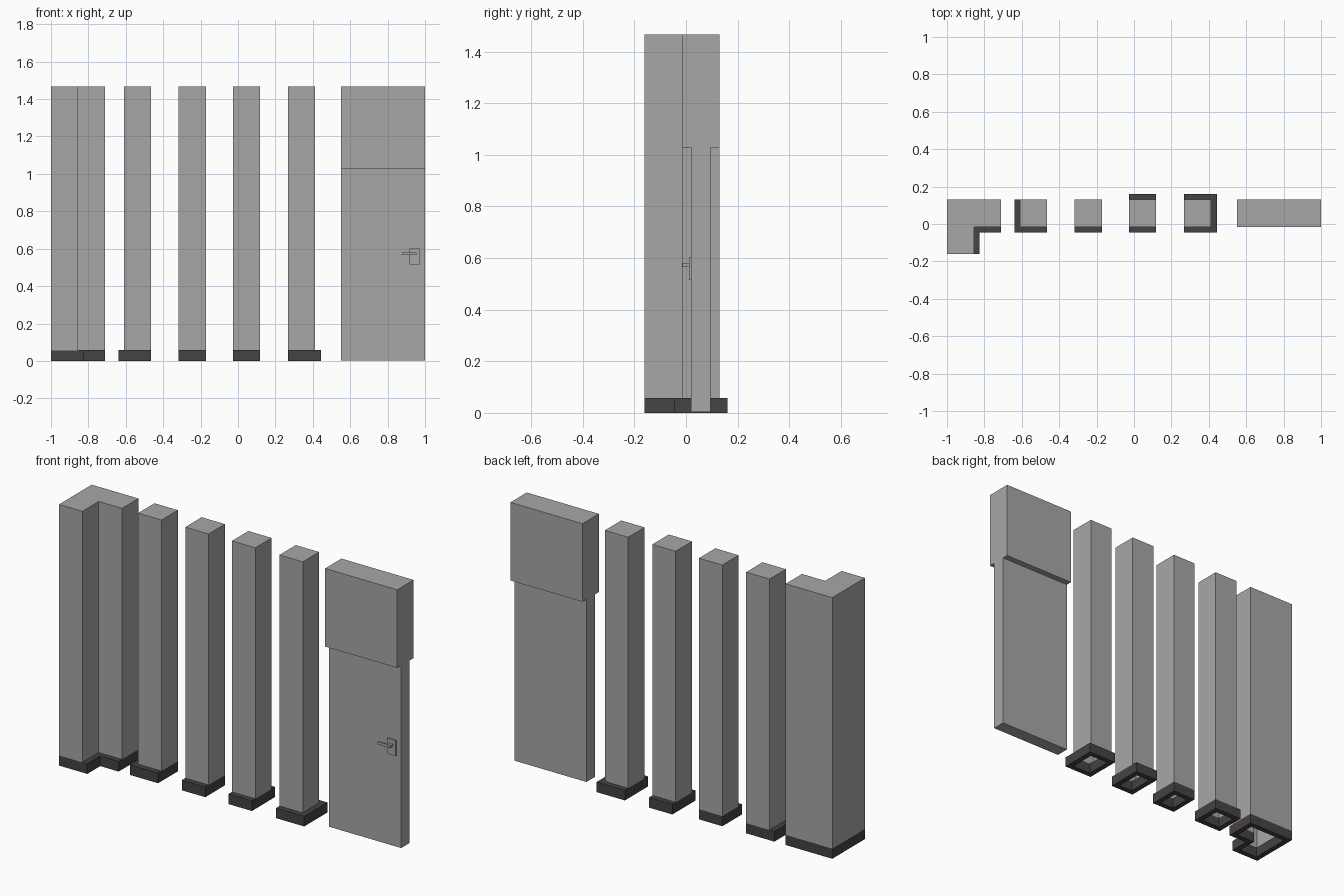
import bpy, bmesh
from mathutils import Vector

if "Cube" in bpy.data.objects:
    bpy.data.objects.remove(bpy.data.objects["Cube"])


def material(name, rgb):
    m = bpy.data.materials.new(name)
    m.diffuse_color = (*rgb, 1)
    m.use_nodes = True
    m.node_tree.nodes["Principled BSDF"].inputs["Base Color"].default_value = m.diffuse_color
    return m


GREY = material("wall grey", (0.39, 0.39, 0.39))
DARK = material("skirting dark", (0.062, 0.054, 0.054))

TOP, SKIRT = 1.467, 0.057      # wall height, skirting height
FRONT, BACK = -0.015, 0.13     # wall faces in y
W, T = 0.145, 0.03             # pillar width, skirting thickness


def finish(bm, name, mat, recalc=True):
    if recalc:
        bmesh.ops.recalc_face_normals(bm, faces=bm.faces)
    me = bpy.data.meshes.new(name)
    bm.to_mesh(me)
    bm.free()
    me.materials.append(mat)
    ob = bpy.data.objects.new(name, me)
    bpy.context.collection.objects.link(ob)
    return ob


def prism(name, outline, z0, z1, mat, bottom=True):
    """Extrude a counter-clockwise outline; optionally leave the bottom open."""
    bm = bmesh.new()
    lo = [bm.verts.new((x, y, z0)) for x, y in outline]
    hi = [bm.verts.new((x, y, z1)) for x, y in outline]
    for i in range(len(lo)):
        j = (i + 1) % len(lo)
        bm.faces.new((lo[i], lo[j], hi[j], hi[i]))
    bm.faces.new(hi)
    if bottom:
        bm.faces.new(lo[::-1])
    return finish(bm, name, mat, recalc=False)


def rect(x0, x1, y0, y1):
    return [(x0, y0), (x1, y0), (x1, y1), (x0, y1)]


def inset(outline, t):
    """Inset a right-angled counter-clockwise outline by t."""
    pts = [Vector(p) for p in outline]
    out = []
    for i, p in enumerate(pts):
        a = (p - pts[i - 1]).normalized()
        b = (pts[(i + 1) % len(pts)] - p).normalized()
        out.append(p + t * Vector((-a.y - b.y, a.x + b.x)))
    return out


def skirting(name, outline):
    """Hollow ring running around the foot of a wall."""
    bm = bmesh.new()
    loops = []
    for pts, z in ((outline, 0), (outline, SKIRT),
                   (inset(outline, T), SKIRT), (inset(outline, T), 0)):
        loops.append([bm.verts.new((p[0], p[1], z)) for p in pts])
    n = len(outline)
    for k in range(4):
        a, b = loops[k], loops[(k + 1) % 4]
        for i in range(n):
            j = (i + 1) % n
            bm.faces.new((a[i], a[j], b[j], b[i]))
    finish(bm, name, DARK)


# L-shaped corner wall and its skirting
prism("corner_wall", [(-1, -0.16), (-0.855, -0.16), (-0.855, FRONT), (-0.71, FRONT),
                      (-0.71, BACK), (-1, BACK)], SKIRT, TOP, GREY, bottom=False)
skirting("corner_skirting", [(-1, -0.16), (-0.855 + T, -0.16), (-0.855 + T, FRONT - T),
                             (-0.71, FRONT - T), (-0.71, BACK), (-1, BACK)])

# Straight wall pillars: left x, and which of left / right / back carry skirting
pillars = [("left_end", -0.61, 0, 0, 0), ("single_side", -0.317, 0, 0, 0),
           ("double_side", -0.027, 0, 0, 1), ("right_end", 0.268, 0, 1, 1)]
pillars[0] = ("left_end", -0.61, 1, 0, 0)
for name, x, left, right, back in pillars:
    prism(name + "_wall", rect(x, x + W, FRONT, BACK), SKIRT, TOP, GREY, bottom=False)
    skirting(name + "_skirting",
             rect(x - T * left, x + W + T * right, FRONT - T, BACK + T * back))

# Door with wall panel above
prism("door_lintel_wall", rect(0.552, 1, FRONT, BACK), 1.028, TOP, GREY)
prism("door_leaf", rect(0.552, 1, 0.02, 0.095), 0.003, 1.028, GREY)

# Door handle: plate, neck and lever
prism("handle_plate", rect(0.918, 0.97, 0.011, 0.02), 0.515, 0.602, GREY)
prism("handle_neck", rect(0.939, 0.955, -0.004, 0.011), 0.565, 0.58, GREY)
prism("handle_lever", rect(0.876, 0.955, -0.013, -0.004), 0.565, 0.58, GREY)
